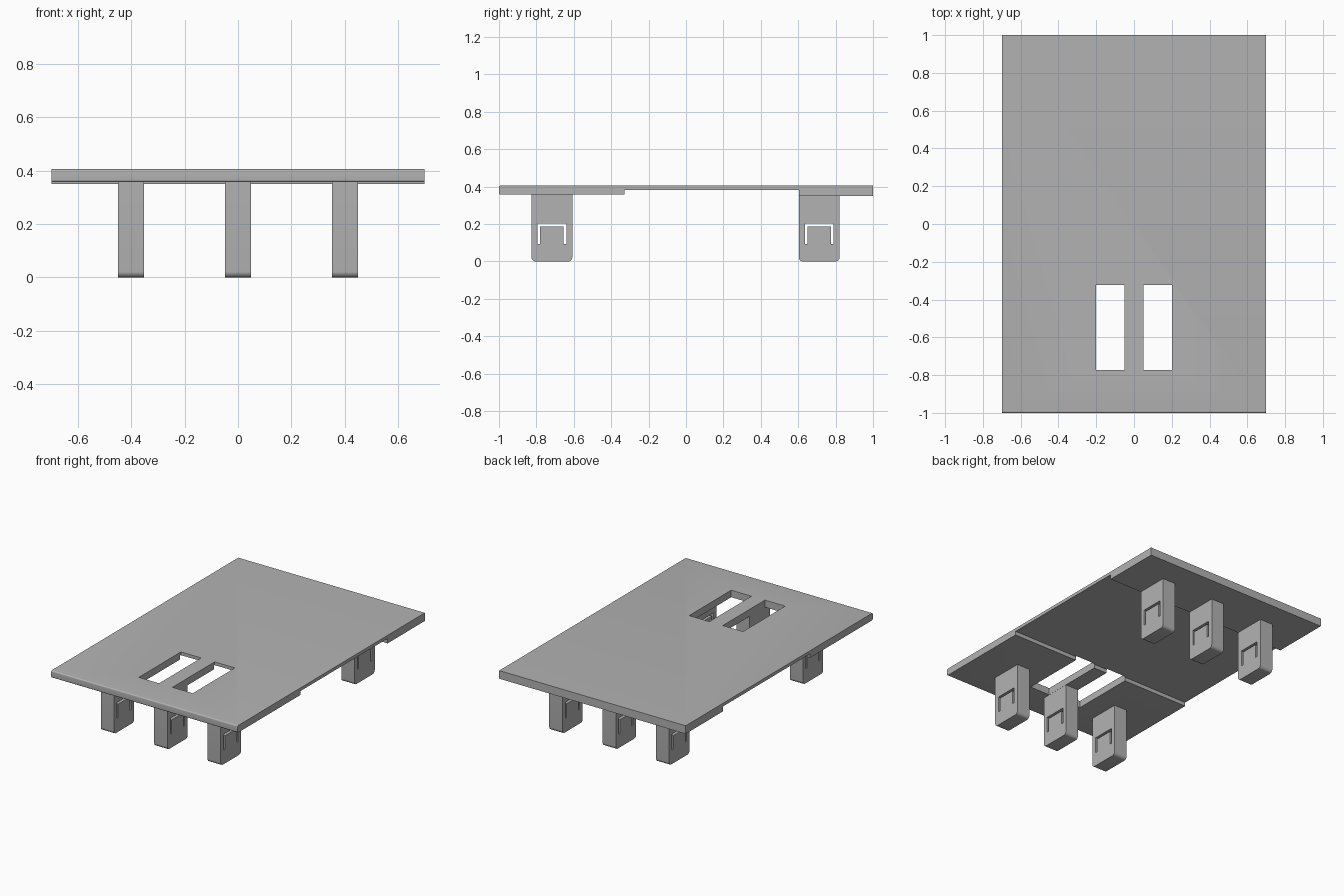
import bpy, math
from mathutils import Matrix

cube = bpy.data.objects.get("Cube")
if cube:
    bpy.data.objects.remove(cube, do_unlink=True)

grey = bpy.data.materials.new("plain grey")
grey.use_nodes = True
colour = (0.45, 0.45, 0.45, 1)
grey.diffuse_color = colour
grey.node_tree.nodes["Principled BSDF"].inputs["Base Color"].default_value = colour

# Local x, y, z of a flat outline become world y, z, x
SIDEWAYS = Matrix(((0, 0, 1, 0), (1, 0, 0, 0), (0, 1, 0, 0), (0, 0, 0, 1)))


def prism(name, outlines, half_width):
    """Extrude closed (y, z) outlines along x; inner outlines become holes."""
    curve = bpy.data.curves.new(name, 'CURVE')
    curve.dimensions = '2D'
    curve.fill_mode = 'BOTH'
    curve.extrude = half_width
    for points in outlines:
        spline = curve.splines.new('POLY')
        spline.points.add(len(points) - 1)
        for p, (y, z) in zip(spline.points, points):
            p.co = (y, z, 0, 1)
        spline.use_cyclic_u = True
    temp = bpy.data.objects.new(name + " outline", curve)
    bpy.context.collection.objects.link(temp)
    bpy.context.view_layer.update()
    deps = bpy.context.evaluated_depsgraph_get()
    mesh = bpy.data.meshes.new_from_object(temp.evaluated_get(deps))
    bpy.data.objects.remove(temp, do_unlink=True)
    mesh.transform(SIDEWAYS)
    mesh.materials.clear()
    mesh.materials.append(grey)
    obj = bpy.data.objects.new(name, mesh)
    bpy.context.collection.objects.link(obj)
    bpy.context.view_layer.objects.active = obj
    bpy.ops.object.select_all(action='DESELECT')
    obj.select_set(True)
    # Weld the caps to the walls
    bpy.ops.object.mode_set(mode='EDIT')
    bpy.ops.mesh.select_all(action='SELECT')
    bpy.ops.mesh.remove_doubles(threshold=0.0001)
    bpy.ops.mesh.normals_make_consistent(inside=False)
    bpy.ops.object.mode_set(mode='OBJECT')
    return obj


def arc(cy, cz, r, start, steps=6):
    """Quarter circle, anticlockwise from a start angle in degrees."""
    angles = [math.radians(start + 90 * i / steps) for i in range(steps + 1)]
    return [(cy + r * math.cos(a), cz + r * math.sin(a)) for a in angles]


# Panel: thin in the middle, thick at both ends, softened front edge
TOP, THIN, FRONT_Z, BACK_Z, R = 0.405, 0.383, 0.357, 0.35, 0.008
panel = prism("panel", [
    arc(-1 + R, TOP - R, R, 90) + arc(-1 + R, FRONT_Z + R, R, 180)
    + [(-0.33, FRONT_Z), (-0.33, THIN), (0.603, THIN),
       (0.603, BACK_Z), (1, BACK_Z), (1, TOP)]], 0.698)

# Two windows beside the middle front clip
for side in (-1, 1):
    bpy.ops.mesh.primitive_cube_add(size=1, location=(side * 0.126, -0.547, 0.4))
    cutter = bpy.context.object
    cutter.name = "window_cutter"
    cutter.scale = (0.152, 0.45, 0.4)
    cutter.hide_render = True
    mod = panel.modifiers.new("window", 'BOOLEAN')
    mod.operation = 'DIFFERENCE'
    mod.solver = 'EXACT'
    mod.object = cutter
    bpy.context.view_layer.objects.active = panel
    bpy.ops.object.modifier_apply(modifier=mod.name)
    bpy.data.objects.remove(cutter, do_unlink=True)


# Clips: rounded at the foot, with a bracket-shaped slot around a tongue
def clip(name, x, y, top):
    half, r = 0.109, 0.022
    body = ([(y - half, top)] + arc(y - half + r, r, r, 180)
            + arc(y + half - r, r, r, 270) + [(y + half, top)])
    outer, inner, low, mid, high = 0.077, 0.063, 0.094, 0.187, 0.203
    slot = [(-outer, low), (-outer, high), (outer, high), (outer, low),
            (inner, low), (inner, mid), (-inner, mid), (-inner, low)]
    obj = prism(name, [body, [(y + dy, z) for dy, z in slot]], 0.049)
    obj.location.x = x
    return obj


parts = [panel]
for row, y, top in (("front", -0.717, FRONT_Z), ("back", 0.712, BACK_Z)):
    for label, x in (("right", -0.4), ("middle", 0), ("left", 0.4)):
        parts.append(clip(f"{row}_{label}_clip", x, y, top))

bpy.ops.object.select_all(action='DESELECT')
for obj in parts:
    obj.select_set(True)
bpy.context.view_layer.objects.active = panel
bpy.ops.object.shade_smooth_by_angle(angle=math.radians(30))
